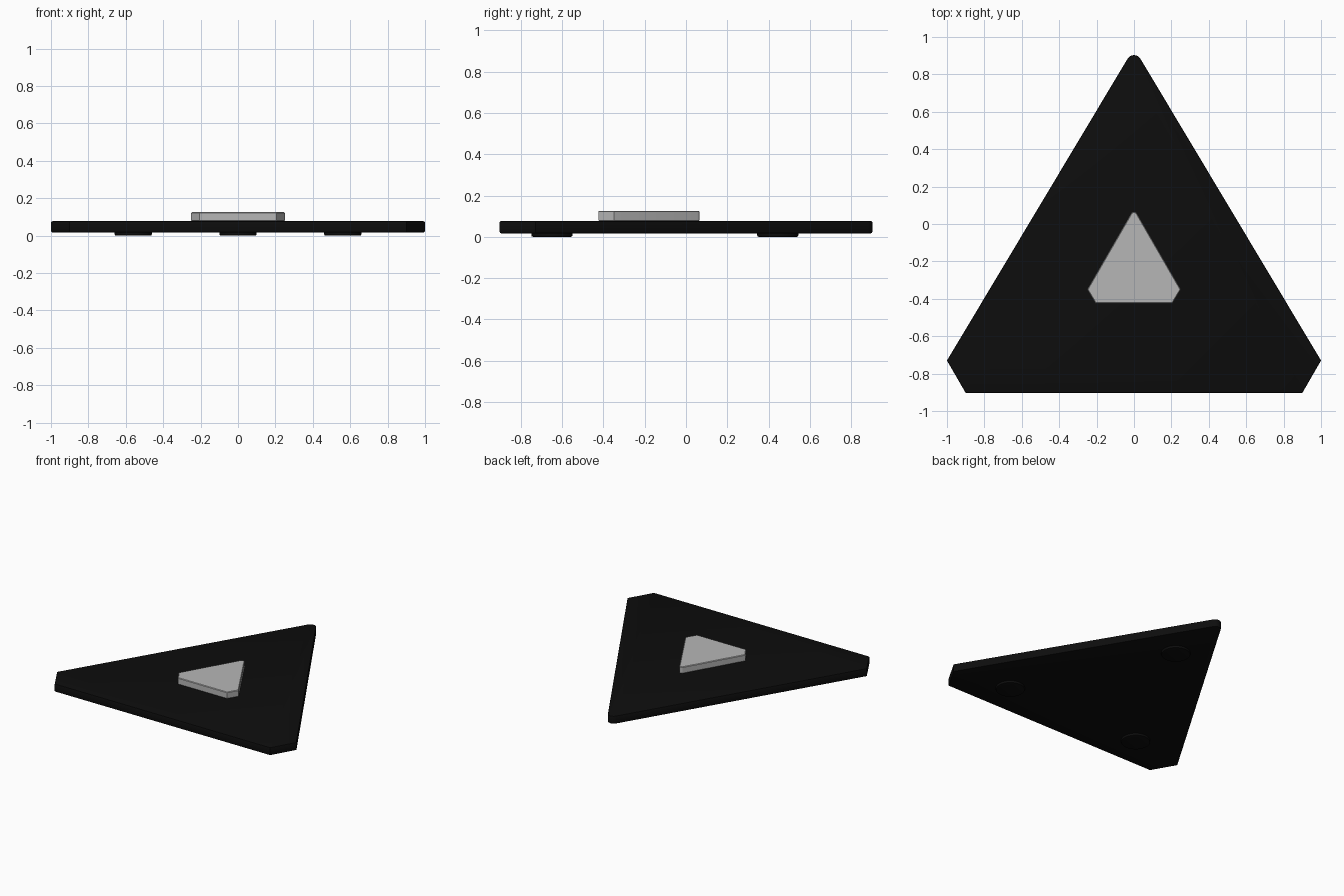
import bpy, bmesh, math

cube = bpy.data.objects.get("Cube")
if cube:
    bpy.data.objects.remove(cube, do_unlink=True)


def material(name, value, rough):
    m = bpy.data.materials.new(name)
    m.use_nodes = True
    colour = (value, value, value, 1)
    m.diffuse_color = colour
    shader = m.node_tree.nodes["Principled BSDF"]
    shader.inputs["Base Color"].default_value = colour
    shader.inputs["Roughness"].default_value = rough
    return m


black = material("matte black", 0.004, 0.6)
grey = material("light grey", 0.47, 0.5)


def extrude_outline(name, points, z0, z1, mat, bevel, segments=2):
    """Closed outline raised into a slab with softened rims."""
    bm = bmesh.new()
    face = bm.faces.new([bm.verts.new((x, y, z0)) for x, y in points])
    raised = bmesh.ops.extrude_face_region(bm, geom=[face])["geom"]
    for v in raised:
        if isinstance(v, bmesh.types.BMVert):
            v.co.z = z1
    bmesh.ops.recalc_face_normals(bm, faces=bm.faces)
    rims = [e for e in bm.edges if abs(e.verts[0].co.z - e.verts[1].co.z) < 1e-6]
    bmesh.ops.bevel(bm, geom=rims, offset=bevel, segments=segments,
                    profile=0.5, affect='EDGES')
    mesh = bpy.data.meshes.new(name)
    bm.to_mesh(mesh)
    bm.free()
    mesh.materials.append(mat)
    obj = bpy.data.objects.new(name, mesh)
    bpy.context.collection.objects.link(obj)
    bpy.ops.object.select_all(action='DESELECT')
    obj.select_set(True)
    bpy.context.view_layer.objects.active = obj
    bpy.ops.object.shade_smooth_by_angle(angle=math.radians(30))
    return obj


def arc(cx, cy, r, start, end, steps):
    angles = [math.radians(start + (end - start) * i / steps) for i in range(steps + 1)]
    return [(cx + r * math.cos(a), cy + r * math.sin(a)) for a in angles]


def clipped_triangle(front_x, front_y, side_x, side_y, tip_y, r, lean):
    """Triangle with a rounded back tip and two cut front corners."""
    tip = arc(0, tip_y - r, r, lean, 180 - lean, 8)
    return ([(-front_x, front_y), (front_x, front_y), (side_x, side_y)]
            + tip + [(-side_x, side_y)])


# Main slab
extrude_outline("base_plate", clipped_triangle(0.9, -0.903, 1.0, -0.73, 0.903, 0.04, 31),
                0.017, 0.077, black, 0.007)

# Raised badge on top
extrude_outline("raised_badge", clipped_triangle(0.205, -0.425, 0.25, -0.35, 0.065, 0.018, 30),
                0.076, 0.126, grey, 0.004, 1)

# Round pads underneath
for name, x, y in (("left_foot", 0.56, -0.65), ("right_foot", -0.56, -0.65),
                   ("back_foot", 0, 0.445)):
    extrude_outline(name, arc(x, y, 0.1, 0, 348.75, 31), 0, 0.024, black, 0.008)
